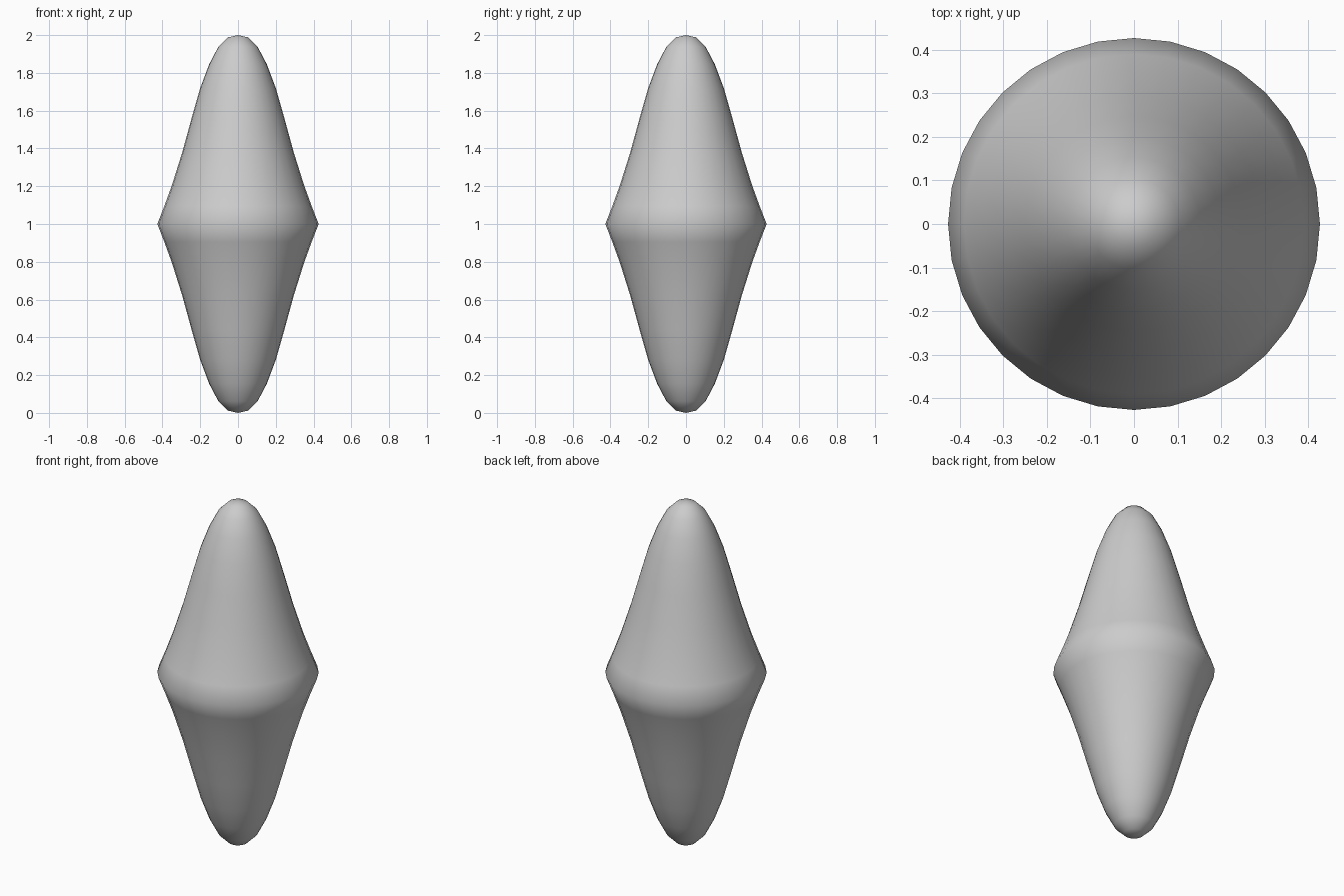
import bpy, bmesh, math

if "Cube" in bpy.data.objects:
    bpy.data.objects.remove(bpy.data.objects["Cube"])

# Upper half of the profile (radius, height), mirrored about z = 1
HALF = [(0.427, 1.0), (0.39, 1.095), (0.35, 1.205), (0.295, 1.38), (0.247, 1.555),
        (0.2, 1.72), (0.153, 1.845), (0.104, 1.938), (0.053, 1.988)]
SIDES = 32

profile = [(r, 2 - z) for r, z in reversed(HALF[1:])] + HALF

# Spindle body: stacked rings closed by a small pole at each end
bm = bmesh.new()
rings = []
for r, z in profile:
    rings.append([bm.verts.new((r * math.cos(2 * math.pi * i / SIDES),
                                r * math.sin(2 * math.pi * i / SIDES), z))
                  for i in range(SIDES)])
for a, b in zip(rings, rings[1:]):
    for i in range(SIDES):
        j = (i + 1) % SIDES
        bm.faces.new((a[i], a[j], b[j], b[i]))
bottom, top = bm.verts.new((0, 0, 0)), bm.verts.new((0, 0, 2))
for i in range(SIDES):
    j = (i + 1) % SIDES
    bm.faces.new((bottom, rings[0][j], rings[0][i]))
    bm.faces.new((top, rings[-1][i], rings[-1][j]))
for f in bm.faces:
    f.smooth = True

mesh = bpy.data.meshes.new("spindle_body")
bm.to_mesh(mesh)
bm.free()
body = bpy.data.objects.new("spindle_body", mesh)
bpy.context.collection.objects.link(body)
